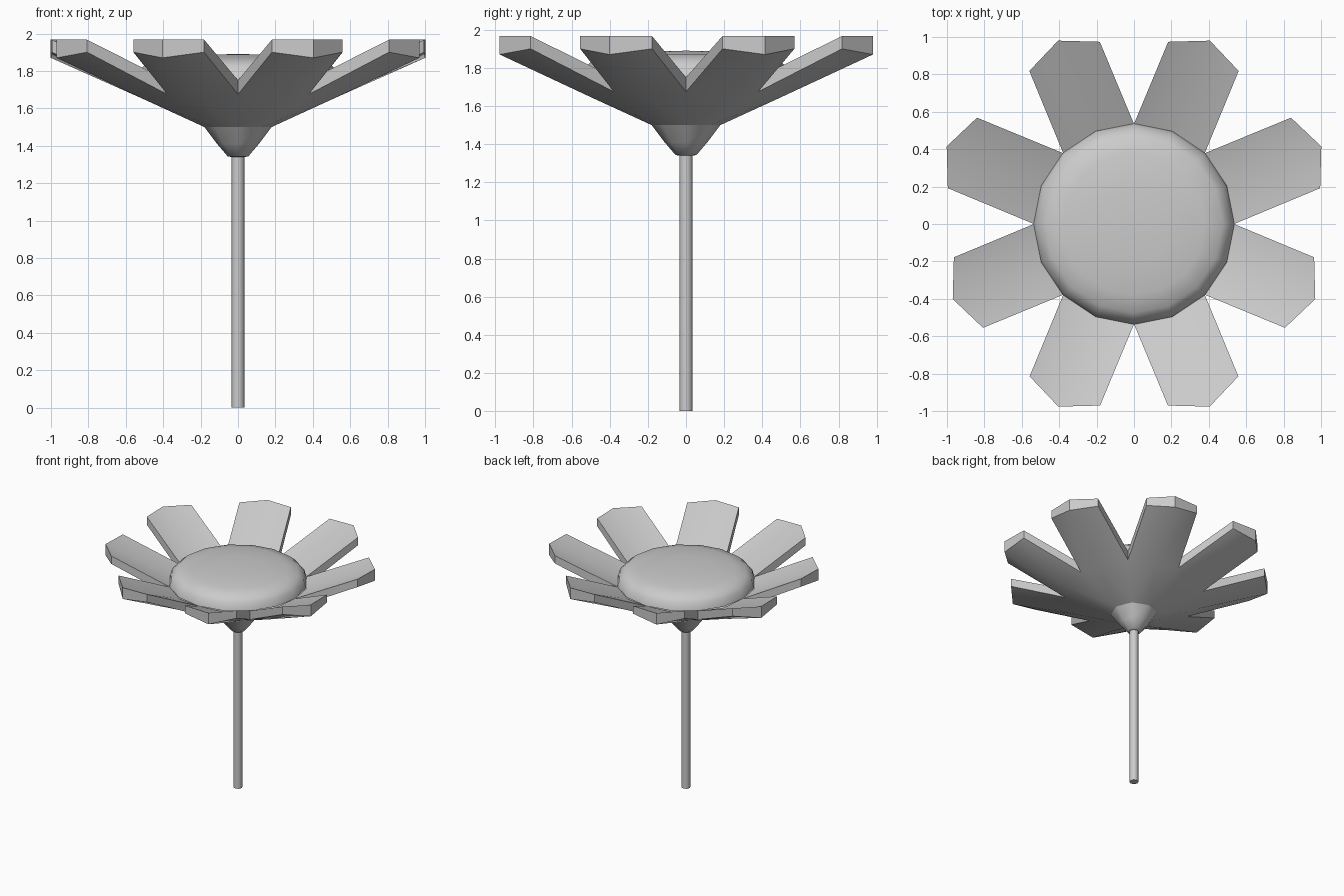
import bpy, bmesh
from math import cos, sin, pi, radians

if "Cube" in bpy.data.objects:
    bpy.data.objects.remove(bpy.data.objects["Cube"])


def finish(name, bm, angle=35):
    bmesh.ops.remove_doubles(bm, verts=bm.verts, dist=0.0005)
    bmesh.ops.recalc_face_normals(bm, faces=bm.faces)
    mesh = bpy.data.meshes.new(name)
    bm.to_mesh(mesh)
    bm.free()
    obj = bpy.data.objects.new(name, mesh)
    bpy.context.collection.objects.link(obj)
    bpy.ops.object.select_all(action='DESELECT')
    bpy.context.view_layer.objects.active = obj
    obj.select_set(True)
    bpy.ops.object.shade_smooth_by_angle(angle=radians(angle))
    return obj


def lathe(name, profile, sides, cap_start=False, angle=35):
    """Turn a (radius, height) profile around z."""
    bm = bmesh.new()
    rings = []
    for r, z in profile:
        if r == 0:
            rings.append([bm.verts.new((0, 0, z))] * sides)
        else:
            rings.append([bm.verts.new((r * cos(2 * pi * i / sides),
                                        r * sin(2 * pi * i / sides), z))
                          for i in range(sides)])
    for lo, hi in zip(rings, rings[1:]):
        for i in range(sides):
            j = (i + 1) % sides
            quad = list(dict.fromkeys((lo[i], lo[j], hi[j], hi[i])))
            bm.faces.new(quad)
    if cap_start:
        bm.faces.new(rings[0][::-1])
    return finish(name, bm, angle)


# Stem, calyx and seed disc
lathe("stem", [(0.035, 0), (0.035, 1.35)], 8, cap_start=True, angle=50)
lathe("calyx", [(0.035, 1.34), (0.055, 1.343), (0.112, 1.41), (0.18, 1.5)], 8, angle=50)
lathe("seed_disc", [(0.537, 1.75), (0.522, 1.81), (0.475, 1.85), (0.38, 1.872),
                    (0.2, 1.887), (0, 1.89)], 16, angle=45)

# Petals: eight cupped, pointed blades joined at the valleys
bm = bmesh.new()
half = pi / 8
valley_u, valley_v = 0.535 * cos(half), 0.535 * sin(half)
root_u, root_v = 0.18 * cos(half), 0.18 * sin(half)
tip_shift = [0.015, -0.008, -0.008, 0.015, -0.02, -0.012, -0.012, -0.02]

for k, shift in enumerate(tip_shift):
    a = half + k * pi / 4

    def vert(u, v, z):
        return bm.verts.new((u * cos(a) - v * sin(a), u * sin(a) + v * cos(a), z))

    mid, side = 1.069 + shift, 0.978 + shift
    root = [vert(root_u, s * root_v, 1.5) for s in (-1, 1)]
    under = [vert(valley_u, -valley_v, 1.675), vert(0.537, 0, 1.645),
             vert(valley_u, valley_v, 1.675)]
    under_tip = [vert(side, -0.204, 1.9), vert(mid, 0, 1.87), vert(side, 0.204, 1.9)]
    top = [vert(valley_u, -valley_v, 1.75), vert(0.537, 0, 1.74),
           vert(valley_u, valley_v, 1.75)]
    top_tip = [vert(side, -0.204, 1.967), vert(mid, 0, 1.967), vert(side, 0.204, 1.967)]

    bm.faces.new((root[0], under[0], under[1]))
    bm.faces.new((root[0], under[1], root[1]))
    bm.faces.new((root[1], under[1], under[2]))
    for i in (0, 1):
        bm.faces.new((under[i], under_tip[i], under_tip[i + 1], under[i + 1]))
        bm.faces.new((top[i], top[i + 1], top_tip[i + 1], top_tip[i]))
        bm.faces.new((under_tip[i], top_tip[i], top_tip[i + 1], under_tip[i + 1]))
    for i in (0, 2):
        bm.faces.new((under[i], top[i], top_tip[i], under_tip[i]))
finish("petals", bm, 40)
